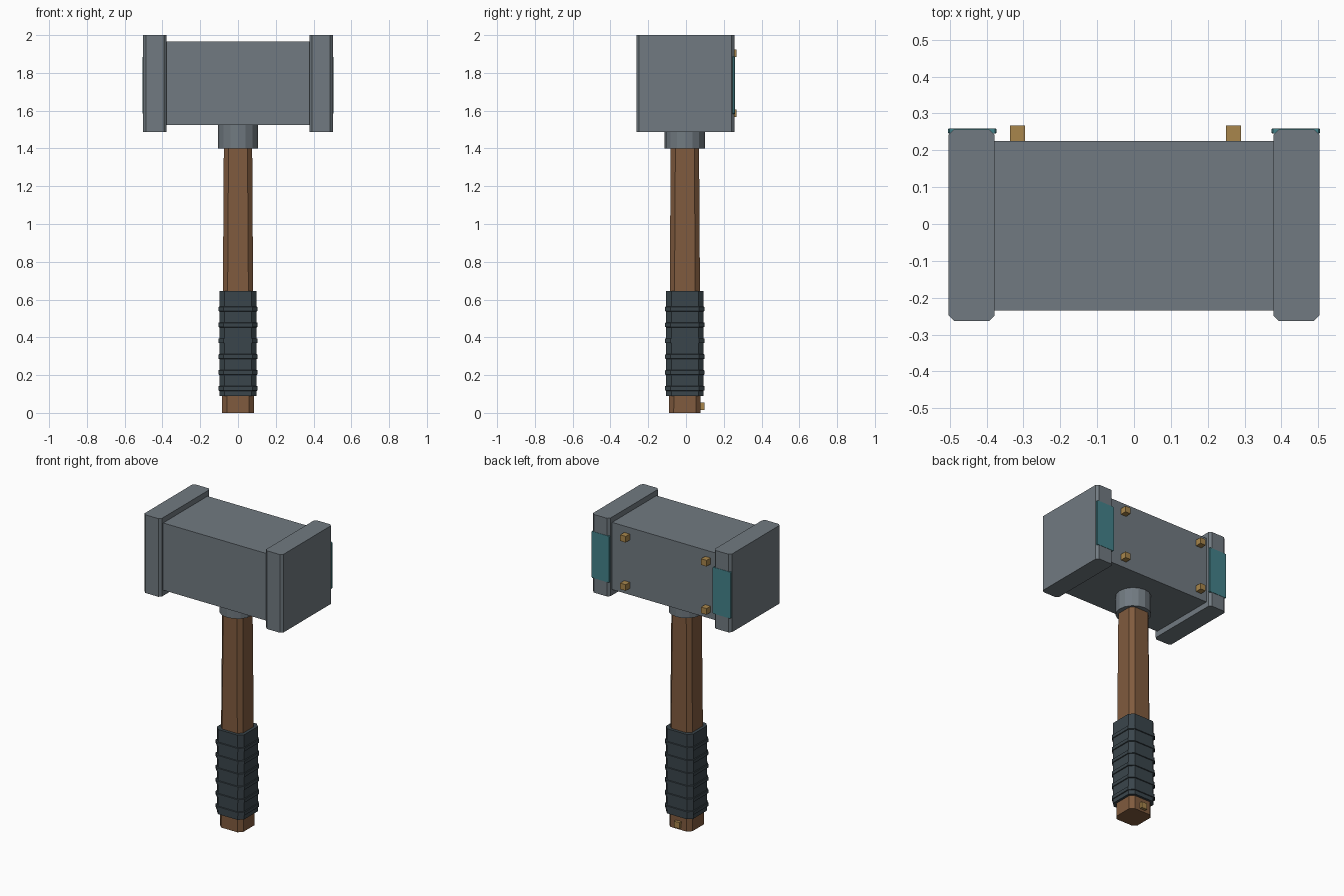
import bpy, bmesh, math
from mathutils import Vector

if "Cube" in bpy.data.objects:
    bpy.data.objects.remove(bpy.data.objects["Cube"])


def srgb(*c):
    return tuple(((v / 255 + 0.055) / 1.055) ** 2.4 for v in c) + (1.0,)


def material(name, *c):
    m = bpy.data.materials.new(name)
    m.diffuse_color = srgb(*c)
    m.use_nodes = True
    m.node_tree.nodes["Principled BSDF"].inputs["Base Color"].default_value = m.diffuse_color
    return m


STEEL = material("grey steel", 113, 122, 129)
WOOD = material("brown wood", 128, 91, 62)
LEATHER = material("dark leather", 58, 69, 75)
BRASS = material("brass", 168, 134, 76)
TEAL = material("teal", 68, 130, 138)

CY = -0.006  # centre line of hammer in y


def loft(name, rings, mat):
    """Solid skinned through a list of equal-length rings of points."""
    bm = bmesh.new()
    loops = [[bm.verts.new(p) for p in r] for r in rings]
    n = len(loops[0])
    for a, b in zip(loops, loops[1:]):
        for i in range(n):
            j = (i + 1) % n
            bm.faces.new((a[i], a[j], b[j], b[i]))
    bm.faces.new(loops[0][::-1])
    bm.faces.new(loops[-1])
    bmesh.ops.recalc_face_normals(bm, faces=bm.faces)
    me = bpy.data.meshes.new(name)
    bm.to_mesh(me)
    bm.free()
    me.materials.append(mat)
    ob = bpy.data.objects.new(name, me)
    bpy.context.collection.objects.link(ob)
    return ob


def ring(x, y, z, hx, hy, c):
    """Rectangle with chamfered corners at height z."""
    pts = [(hx - c, -hy), (hx, -hy + c), (hx, hy - c), (hx - c, hy),
           (c - hx, hy), (-hx, hy - c), (-hx, c - hy), (c - hx, -hy)]
    return [(x + px, y + py, z) for px, py in pts]


def box(name, lo, hi, mat):
    rings = [[(lo[0], lo[1], z), (hi[0], lo[1], z), (hi[0], hi[1], z), (lo[0], hi[1], z)]
             for z in (lo[2], hi[2])]
    return loft(name, rings, mat)


# Head block
box("head_block", (-0.385, -0.235, 1.525), (0.385, 0.225, 1.965), STEEL)

# Striking caps with chamfered upright edges, and teal plates behind them
for side, s in (("left", -1), ("right", 1)):
    x = s * 0.4405
    loft(side + "_cap", [ring(x, -0.003, z, 0.0625, 0.26, 0.015) for z in (1.488, 2.0)], STEEL)
    xp = s * 0.439
    loft(side + "_teal_plate", [
        ring(xp, 0.2525, z, hx, 0.0065, 0.002)
        for z, hx in ((1.583, 0.062), (1.587, 0.066), (1.883, 0.066), (1.887, 0.062))], TEAL)

# Brass studs on the back of the head
for x in (-0.316, 0.27):
    for z in (1.587, 1.903):
        box("head_stud", (x - 0.02, 0.215, z - 0.02), (x + 0.02, 0.267, z + 0.02), BRASS)

# Round collar under the head
loft("collar", [[(0.107 * math.cos(i * math.tau / 16), CY + 0.107 * math.sin(i * math.tau / 16), z)
                 for i in range(16)] for z in (1.4, 1.53)], STEEL)

# Tapered wooden handle
loft("handle", [ring(0, CY, z, h, h, 0.025) for z, h in ((0, 0.084), (1.42, 0.075))], WOOD)

# Leather grip with raised wrap bands in one profile
profile = [(0.09, 0.099)]
for i in range(6):
    z = 0.13 + i * 0.084
    profile += [(z - 0.013, 0.099), (z - 0.011, 0.104), (z + 0.011, 0.104), (z + 0.013, 0.099)]
profile.append((0.645, 0.099))
loft("grip", [ring(0, CY, z, h, h, 0.028) for z, h in profile], LEATHER)

# Brass peg at the foot of the handle
box("handle_stud", (-0.02, 0.06, 0.015), (0.02, 0.097, 0.055), BRASS)
